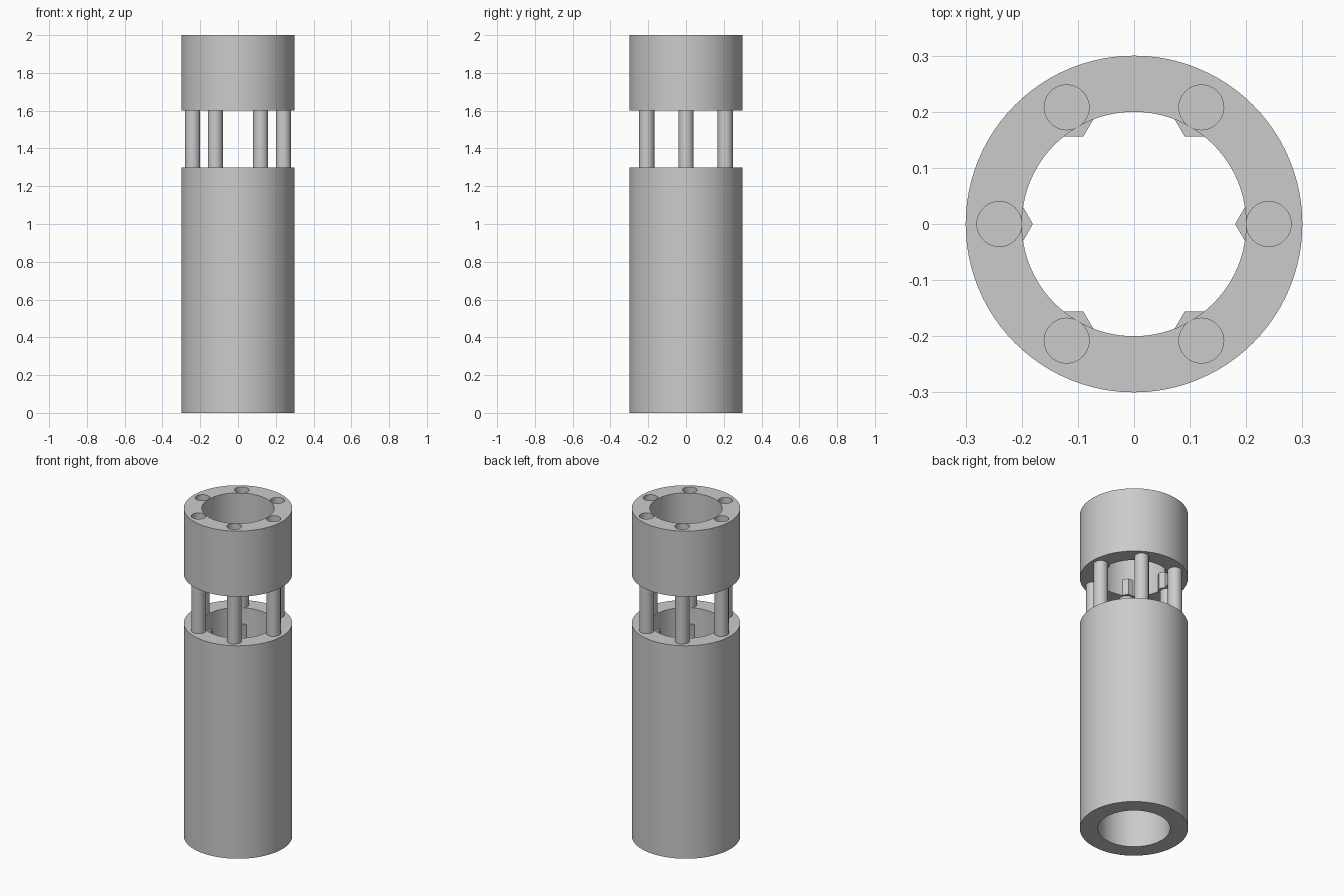
import bpy
import math

cube = bpy.data.objects.get("Cube")
if cube:
    bpy.data.objects.remove(cube, do_unlink=True)

# One grey material for everything
GREY = (0.6, 0.6, 0.6, 1.0)
grey = bpy.data.materials.new("plain grey")
grey.use_nodes = True
grey.diffuse_color = GREY
grey.node_tree.nodes["Principled BSDF"].inputs["Base Color"].default_value = GREY

OUTER, INNER, BOLT_CIRCLE = 0.3, 0.2, 0.24
SPOTS = [(BOLT_CIRCLE * math.cos(i * math.pi / 3),
          BOLT_CIRCLE * math.sin(i * math.pi / 3)) for i in range(6)]


def prism(name, radius, low, high, sides, spot=(0, 0)):
    """Upright prism with a corner on the +x side."""
    bpy.ops.mesh.primitive_cylinder_add(
        vertices=sides, radius=radius, depth=high - low,
        location=(*spot, (low + high) / 2))
    obj = bpy.context.object
    obj.name = name
    obj.data.materials.append(grey)
    return obj


def cut(target, cutter):
    """Subtract the cutter from the target and remove it."""
    cutter.hide_render = True
    mod = target.modifiers.new("cut", 'BOOLEAN')
    mod.operation = 'DIFFERENCE'
    mod.solver = 'EXACT'
    mod.object = cutter
    bpy.ops.object.select_all(action='DESELECT')
    target.select_set(True)
    bpy.context.view_layer.objects.active = target
    bpy.ops.object.modifier_apply(modifier=mod.name)
    bpy.data.objects.remove(cutter, do_unlink=True)


def smooth(obj):
    bpy.ops.object.select_all(action='DESELECT')
    obj.select_set(True)
    bpy.context.view_layer.objects.active = obj
    bpy.ops.object.shade_smooth_by_angle(angle=math.radians(30))


def tube(name, low, high):
    obj = prism(name, OUTER, low, high, 96)
    cut(obj, prism("bore_cutter", INNER, low - 0.1, high + 0.1, 96))
    return obj


# Long lower sleeve and short upper collar
lower_sleeve = tube("lower_sleeve", 0, 1.3)
upper_collar = tube("upper_collar", 1.6, 2)

# Round holes sunk into the collar's top
for spot in SPOTS:
    cut(upper_collar, prism("hole_cutter", 0.04, 1.7, 2.1, 48, spot))

smooth(lower_sleeve)
smooth(upper_collar)

# Rods joining the two tubes, each with a hex nut at both ends
for i, spot in enumerate(SPOTS, 1):
    smooth(prism(f"rod_{i}", 0.04, 1.15, 1.69, 48, spot))
    prism(f"upper_nut_{i}", 0.0598, 1.6, 1.7, 6, spot).rotation_euler.z = math.pi / 6
    prism(f"lower_nut_{i}", 0.0598, 1.1, 1.2, 6, spot).rotation_euler.z = math.pi / 6
